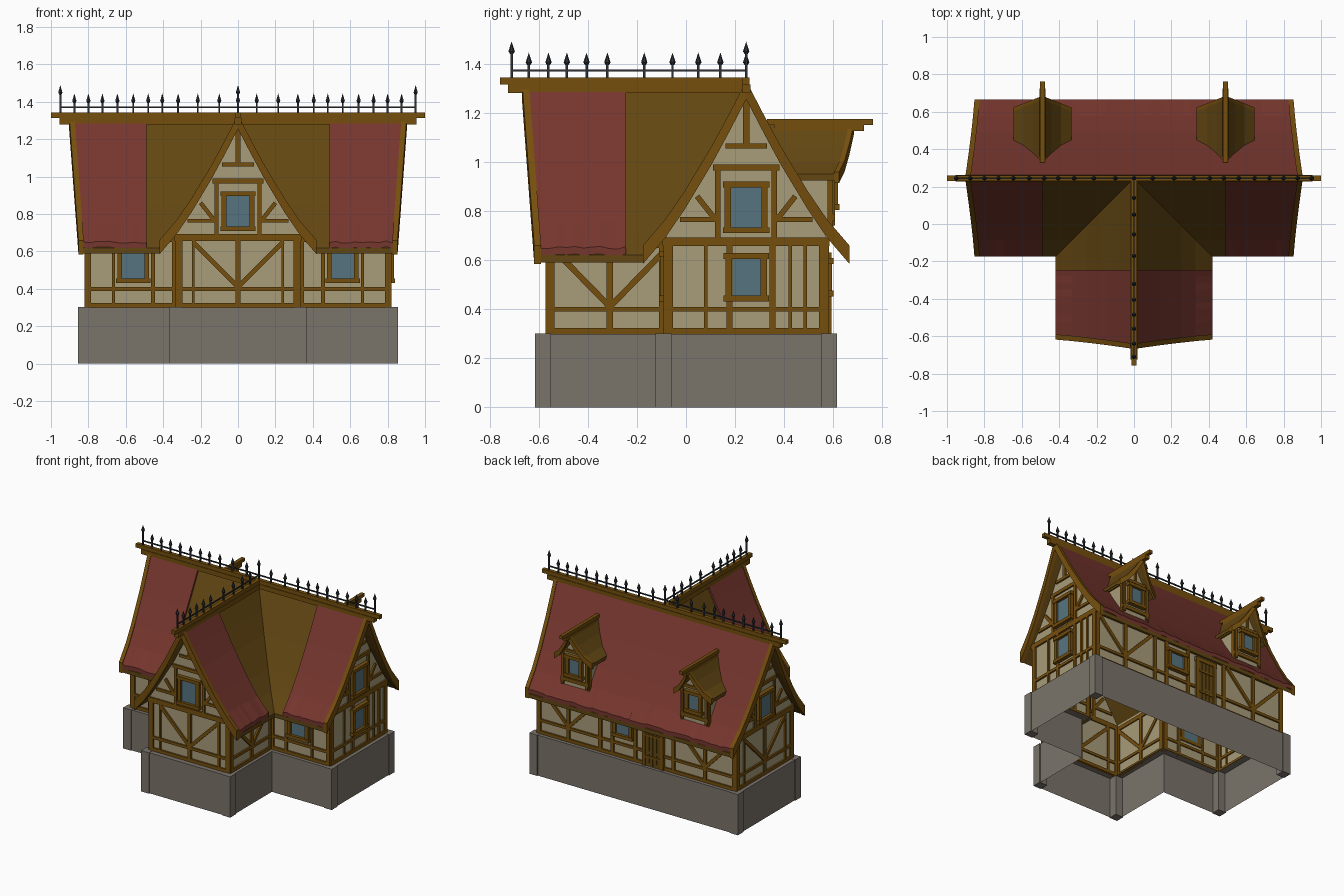
import bpy, bmesh, math, random
from mathutils import Vector as V

if "Cube" in bpy.data.objects:
    bpy.data.objects.remove(bpy.data.objects["Cube"])
random.seed(4)

def mat(name, r, g, b):
    m = bpy.data.materials.new(name)
    m.diffuse_color = [((c / 255 + .055) / 1.055) ** 2.4 for c in (r, g, b)] + [1]
    m.use_nodes = True
    m.node_tree.nodes["Principled BSDF"].inputs["Base Color"].default_value = m.diffuse_color
    return m
PLASTER = mat("cream plaster", 168, 156, 122)
WOOD = mat("timber", 117, 78, 13)
BOARD = mat("roof boards", 98, 70, 18)
TILE = mat("red tiles", 118, 54, 46)
STONE = mat("grey stone", 122, 115, 106)
GLASS = mat("blue glass", 86, 116, 128)
IRON = mat("dark iron", 44, 48, 54)

def finish(name, bm, m, fix=True):
    if fix:
        bmesh.ops.recalc_face_normals(bm, faces=bm.faces)
    me = bpy.data.meshes.new(name)
    bm.to_mesh(me); bm.free()
    me.materials.append(m)
    ob = bpy.data.objects.new(name, me)
    bpy.context.collection.objects.link(ob)

def hexa(bm, a, b):
    """Prism between two four-point loops."""
    a = [bm.verts.new(p) for p in a]; b = [bm.verts.new(p) for p in b]
    bm.faces.new(a); bm.faces.new(b[::-1])
    for i in range(4):
        j = (i + 1) % 4
        bm.faces.new((a[i], b[i], b[j], a[j]))

def box(bm, x0, x1, y0, y1, z0, z1):
    c = [(x0, y0), (x1, y0), (x1, y1), (x0, y1)]
    hexa(bm, [(*p, z0) for p in c], [(*p, z1) for p in c])

# Wall frames: origin, direction along the wall, outward normal
def frame(o, u, n): return V(o), V(u), V(n)
def at(F, s, z, out=0): return F[0] + F[1] * s + F[2] * out + V((0, 0, z))

def bar(bm, F, p, q, w, out=.012, back=.008):
    d = V((q[0] - p[0], q[1] - p[1])).normalized() * (w / 2)
    n = (-d.y, d.x)
    c = [(p[0] - n[0], p[1] - n[1]), (q[0] - n[0], q[1] - n[1]),
         (q[0] + n[0], q[1] + n[1]), (p[0] + n[0], p[1] + n[1])]
    hexa(bm, [at(F, *k, -back) for k in c], [at(F, *k, out) for k in c])

def wall(name, F, pts):
    bm = bmesh.new()
    f = bm.faces.new([bm.verts.new(at(F, *p)) for p in pts])
    f.normal_update()
    if f.normal.dot(F[2]) < 0:
        f.normal_flip()
    finish(name, bm, PLASTER, False)

def timbers(name, F, bars):
    bm = bmesh.new()
    for s0, z0, s1, z1, w in bars:
        bar(bm, F, (s0, z0), (s1, z1), w)
    finish(name, bm, WOOD)

def window(name, F, s, z, w, h):
    bm = bmesh.new()
    bar(bm, F, (s - w / 2, z), (s + w / 2, z), h, .01)
    finish(name + "_glass", bm, GLASS)
    bm = bmesh.new()
    for k in (-1, 1):
        bar(bm, F, (s + k * (w / 2 + .012), z - h / 2 - .02), (s + k * (w / 2 + .012), z + h / 2 + .02), .026, .024)
        e = w / 2 + .032
        bar(bm, F, (s - e, z + k * (h / 2 + .011)), (s + e, z + k * (h / 2 + .011)), .024, .03)
    finish(name + "_frame", bm, WOOD)

# Stone base: hollow, open underneath, with corner piers
corners = [(-.855, .614), (-.855, -.124), (-.366, -.124), (-.366, -.614),
           (.366, -.614), (.366, -.124), (.855, -.124), (.855, .614)]
sg = lambda v: math.copysign(1, v)
def ring(bm, inset, z):
    return [bm.verts.new((x - sg(x) * inset, y - sg(y) * inset, z)) for x, y in corners]
bm = bmesh.new()
loops = [ring(bm, .007, 0), ring(bm, .007, .3), ring(bm, .06, .3)]
for a, b in zip(loops, loops[1:]):
    for i in range(8):
        j = (i + 1) % 8
        bm.faces.new((a[i], a[j], b[j], b[i]))
finish("stone_base", bm, STONE)
bm = bmesh.new()
for x, y in corners:
    if (x, y) not in ((-.366, -.124), (.366, -.124)):
        box(bm, *sorted((x, x - sg(x) * .065)), *sorted((y, y - sg(y) * .065)), 0, .302)
finish("stone_corner_piers", bm, STONE)

# Gable walls: front wing, right end, left end
def gable(name, F, lower):
    half = [(.325, .3), (.325, .70), (.25, .82), (.14, .99), (0, 1.27)]
    wall(name + "_wall", F, half + [(-s, z) for s, z in half[-2::-1]])
    b = [(-.33, .312, .33, .312, .024), (-.33, .4, .33, .4, .02), (-.34, .675, .34, .675, .036),
         (-.135, .977, .135, .977, .025), (-.085, 1.065, .085, 1.065, .02), (0, 1.065, 0, 1.27, .026)]
    for k in (-1, 1):
        b += [(k * .315, .3, k * .315, .68, .036), (k * .115, .69, k * .115, .97, .022),
              (k * .12, .765, k * .27, .765, .02), (k * .2, .86, k * .125, .765, .022)]
    timbers(name + "_timbers", F, b + lower)
    window(name + "_window", F, 0, .815, .125, .165)

def vee(c, h):
    """Centre post with two braces rising from its foot."""
    return [(c, .3, c, .66, .026), (c, .41, c - h, .65, .024), (c, .41, c + h, .65, .024)]
thin = [(k * .24, .3, k * .24, .66, .014) for k in (-1, 1)]
FRONT = frame((0, -.56, 0), (1, 0, 0), (0, -1, 0))
RIGHT = frame((.81, .245, 0), (0, 1, 0), (1, 0, 0))
LEFT = frame((-.81, .245, 0), (0, 1, 0), (-1, 0, 0))
gable("front_gable", FRONT, vee(0, .24) + thin)
gable("left_gable", LEFT, vee(0, .24) + thin)
gable("right_gable", RIGHT, [(-.068, .3, -.068, .66, .024), (.107, .3, .107, .66, .024),
                             (-.165, .3, -.165, .66, .014), (.18, .3, .18, .66, .014), (.24, .3, .24, .66, .014)])
window("right_lower_window", RIGHT, 0, .53, .12, .15)

# Eave walls
def eave_wall(name, F, a, b, extra):
    wall(name + "_wall", F, [(a, .3), (b, .3), (b, .7), (a, .7)])
    timbers(name + "_timbers", F, [(a, .312, b, .312, .024), (a, .4, b, .4, .02), (a, .665, b, .665, .03),
                                   (a + .014, .3, a + .014, .68, .03), (b - .014, .3, b - .014, .68, .03)] + extra)
for k, side in ((-1, "left"), (1, "right")):
    F = frame((0, -.08, 0), (k, 0, 0), (0, -1, 0))
    eave_wall("main_front_" + side, F, .325, .815, [(.455, .3, .455, .66, .022), (.665, .3, .665, .66, .016)])
    window(f"main_front_{side}_window", F, .56, .535, .12, .16)
    eave_wall("wing_" + side, frame((k * .325, 0, 0), (0, 1, 0), (k, 0, 0)), -.565, -.08, vee(-.31, .235))
BACK = frame((0, .57, 0), (1, 0, 0), (0, 1, 0))
eave_wall("back", BACK, -.815, .815, vee(.56, .23) + vee(-.56, .23) +
          [(s, .3, s, .66, .026) for s in (.3, .2, .01, -.3)])
window("back_window", BACK, .11, .53, .11, .11)
bm = bmesh.new()
for i in range(4):
    bar(bm, BACK, (-.185 + i * .031, .3), (-.185 + i * .031, .6), .027, .016)
finish("back_door_planks", bm, BOARD)
timbers("back_door_frame", frame((0, .58, 0), (1, 0, 0), (0, 1, 0)),
        [(-.215, .3, -.215, .62, .025), (-.065, .3, -.065, .62, .025), (-.23, .615, -.05, .615, .03),
         (-.2, .37, -.08, .37, .014), (-.2, .53, -.08, .53, .014)])

# Roof profile: (distance from ridge, height), flaring toward the eaves
PROF = [(0, 1.32), (.07, 1.185), (.14, 1.055), (.25, .872), (.33, .755), (.42, .65)]
RY = .245  # y of the main ridge
def slope(name, place, prof, a, b, lift, thick, m, cols=1, jag=0):
    """Thick curved roof sheet from a(d,z) to b(d,z) along the ridge."""
    bm = bmesh.new()
    def sheet(dz):
        rows = []
        for i, (d, z) in enumerate(prof):
            t0, t1 = a(d, z), b(d, z)
            rows.append([bm.verts.new(place(t0 + (t1 - t0) * c / cols, d, z + dz)) for c in range(cols + 1)])
        return rows
    top, bot = sheet(lift), sheet(lift - thick)
    R = len(prof)
    for i in range(R - 1):
        for c in range(cols):
            for g in (top, bot):
                bm.faces.new((g[i][c], g[i][c + 1], g[i + 1][c + 1], g[i + 1][c]))
        for c in (0, cols):
            bm.faces.new((top[i][c], top[i + 1][c], bot[i + 1][c], bot[i][c]))
    for i in (0, R - 1):
        for c in range(cols):
            bm.faces.new((top[i][c], top[i][c + 1], bot[i][c + 1], bot[i][c]))
    if jag:  # uneven lower edge of the tiles
        for c in range(cols + 1):
            dz = random.uniform(-jag, jag)
            top[-1][c].co.z += dz; bot[-1][c].co.z += dz
    finish(name, bm, m)

drop = lambda z: .05 * (1.32 - z) / .67      # gable ends lean outward toward the ridge
mx = lambda d, z: .875 - drop(z)
wy = lambda d, z: .64 - drop(z)
for k, side in ((-1, "left"), (1, "right")):
    fr = lambda t, d, z: (k * t, RY - d, z)
    bk = lambda t, d, z: (k * t, RY + d, z)
    wg = lambda t, d, z: (k * d, -t, z)
    valley = lambda d, z: d
    slope(f"main_front_boards_{side}", fr, PROF, valley, mx, -.03, .03, BOARD)
    slope(f"main_front_tiles_{side}", fr, PROF, lambda d, z: .49, mx, 0, .03, TILE, 10, .006)
    slope(f"main_back_boards_{side}", bk, PROF, lambda d, z: 0, mx, -.03, .03, BOARD)
    slope(f"main_back_tiles_{side}", bk, PROF, lambda d, z: 0, mx, 0, .03, TILE, 22, .006)
    slope(f"wing_boards_{side}", wg, PROF, lambda d, z: d - RY, wy, -.03, .03, BOARD)
    slope(f"wing_tiles_{side}", wg, PROF, lambda d, z: .245, wy, 0, .03, TILE, 10, .006)
    for n, pl, e in (("main_front", fr, mx), ("main_back", bk, mx), ("wing", wg, wy)):
        slope(f"{n}_bargeboard_{side}", pl, PROF, e, lambda d, z: e(d, z) + .028, .01, .075, WOOD)

# Ridge beams with a shorter beam beneath
bm = bmesh.new()
box(bm, -1, 1, RY - .014, RY + .014, 1.315, 1.343)
box(bm, -.955, .955, RY - .018, RY + .018, 1.28, 1.315)
box(bm, -.014, .014, -.757, RY, 1.315, 1.343)
box(bm, -.018, .018, -.725, RY, 1.28, 1.315)
finish("ridge_beams", bm, WOOD)

# Iron cresting: rail and arrow-headed spikes
bm = bmesh.new()
box(bm, -.95, .95, RY - .004, RY + .004, 1.368, 1.376)
box(bm, -.004, .004, -.71, RY, 1.368, 1.376)
def spike(x, y, top):
    box(bm, x - .005, x + .005, y - .005, y + .005, 1.34, top - .04)
    for r1, r2, z0, z1 in ((.007, .013, top - .05, top - .04), (.013, 0, top - .04, top)):
        r = bmesh.ops.create_cone(bm, cap_ends=True, segments=6, radius1=r1, radius2=r2, depth=z1 - z0)
        bmesh.ops.translate(bm, verts=r["verts"], vec=(x, y, (z0 + z1) / 2))
for x in (.1, .215, .32, .405, .48, .56, .645, .725, .8, .875, .95):
    for k in (-1, 1):
        spike(k * x, RY, 1.49 if x == .95 else 1.445)
spike(0, RY, 1.49)
for y in (-.71, -.64, -.56, -.485, -.405, -.32, -.17, -.055, .05, .14):
    spike(0, y, 1.49 if y == -.71 else 1.445)
finish("iron_cresting", bm, IRON)

# Dormers on the back slope
DP = [(0, 1.155), (.05, 1.065), (.1, .995), (.155, .95)]
def roof_y(z):
    """Where the back slope reaches height z."""
    for (d0, z0), (d1, z1) in zip(PROF, PROF[1:]):
        if z1 <= z <= z0:
            return RY + d0 + (d1 - d0) * (z0 - z) / (z0 - z1)
for c, side in ((-.49, "left"), (.49, "right")):
    F = frame((c, .595, 0), (1, 0, 0), (0, 1, 0))
    wall(f"dormer_{side}_front", F, [(-.105, .7), (.105, .7), (.105, .96), (.05, 1.03), (0, 1.12), (-.05, 1.03), (-.105, .96)])
    timbers(f"dormer_{side}_timbers", F, [(-.098, .74, -.098, .97, .02), (.098, .74, .098, .97, .02),
            (-.115, .775, .115, .775, .026), (-.09, .99, .09, .99, .02), (0, .99, 0, 1.1, .016)])
    window(f"dormer_{side}_window", F, 0, .885, .085, .115)
    for k in (-1, 1):
        S = frame((c + k * .105, 0, 0), (0, 1, 0), (k, 0, 0))
        wall(f"dormer_{side}_cheek_{k}", S, [(.42, .96), (.595, .96), (.595, .7), (.5, .78)])
        timbers(f"dormer_{side}_cheek_timbers_{k}", S, [(.587, .73, .587, .97, .022), (.45, .955, .6, .955, .02)])
        pl = lambda t, d, z: (c + k * d, t, z)
        edge = lambda d, z: .665 - d * .4
        slope(f"dormer_{side}_roof_{k}", pl, DP, lambda d, z: roof_y(z) - .02, edge, 0, .025, BOARD)
        slope(f"dormer_{side}_bargeboard_{k}", pl, DP, edge, lambda d, z: edge(d, z) + .02, .008, .045, WOOD)
    bm = bmesh.new()
    box(bm, c - .013, c + .013, .33, .762, 1.15, 1.174)
    box(bm, c - .016, c + .016, .36, .725, 1.125, 1.15)
    finish(f"dormer_{side}_ridge", bm, WOOD)
